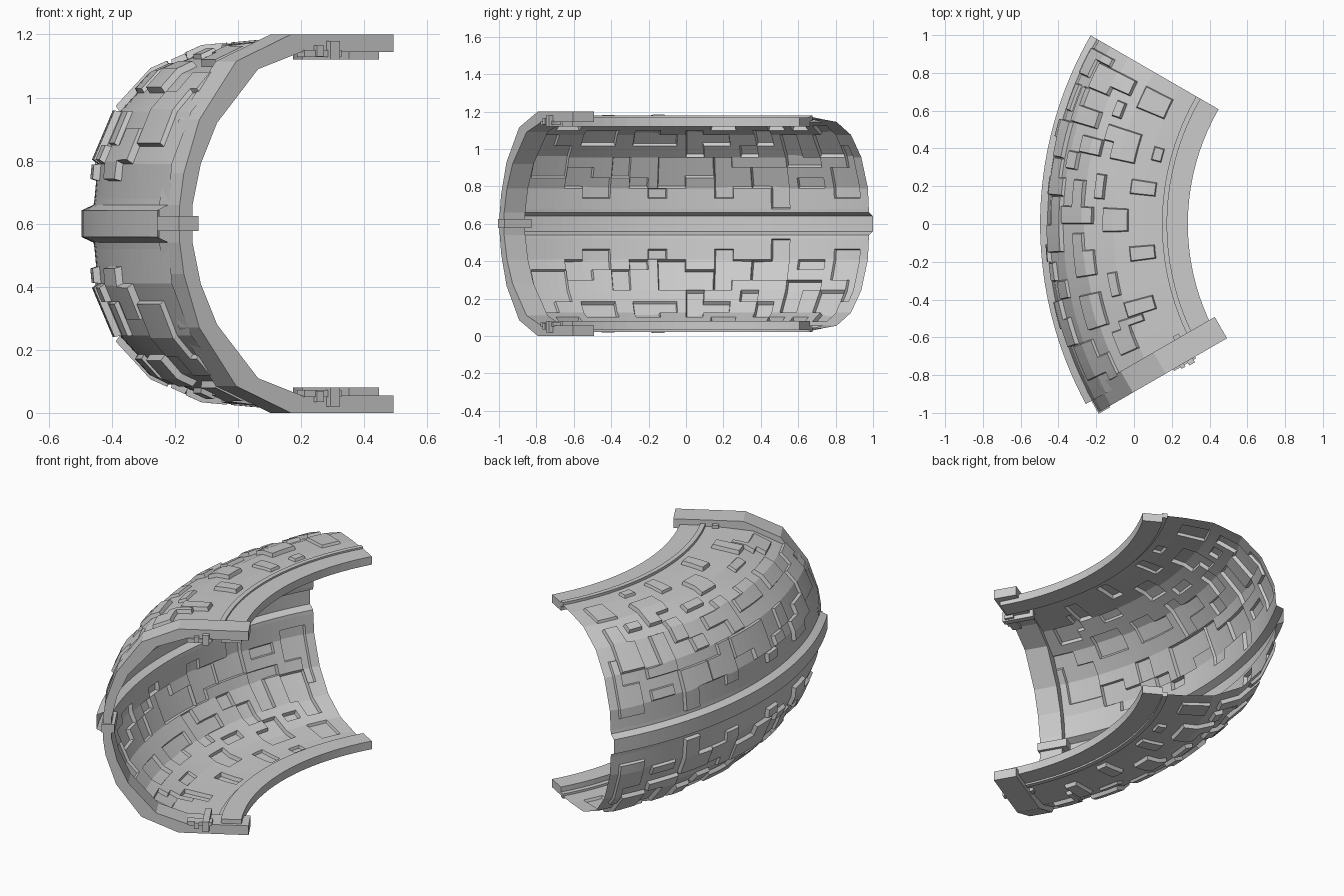
import bpy, bmesh, math
from mathutils import Vector

if "Cube" in bpy.data.objects:
    bpy.data.objects.remove(bpy.data.objects["Cube"])

CX, MID = 1.5, 0.6          # bend centre and mirror height
A0, A1 = -30, 30            # sweep angles


def bend(r, z, deg):
    a = math.radians(deg)
    return Vector((CX - r * math.cos(a), r * math.sin(a), z - MID))


def rim_point(r, z, t):
    # flat frame at the front end: r outwards, t forwards out of the opening
    a = math.radians(-A0)
    return Vector((CX - r * math.cos(a) + t * math.sin(a),
                   -r * math.sin(a) - t * math.cos(a), z - MID))


def finish(bm, name, mirror=True):
    bmesh.ops.recalc_face_normals(bm, faces=bm.faces)
    me = bpy.data.meshes.new(name)
    bm.to_mesh(me)
    bm.free()
    ob = bpy.data.objects.new(name, me)
    ob.location.z = MID
    bpy.context.collection.objects.link(ob)
    if mirror:
        m = ob.modifiers.new("mirror", 'MIRROR')
        m.use_axis = (False, False, True)
        m.merge_threshold = 0.0005
    return ob


def loft(name, rings, mirror=True):
    bm = bmesh.new()
    vs = [[bm.verts.new(p) for p in ring] for ring in rings]
    n = len(rings[0])
    for a, b in zip(vs, vs[1:]):
        for i in range(n):
            j = (i + 1) % n
            bm.faces.new((a[i], a[j], b[j], b[i]))
    bm.faces.new(vs[0])
    bm.faces.new(vs[-1])
    return finish(bm, name, mirror)


def rim_block(name, r0, r1, z0, z1, t0, t1, mirror=True):
    sec = [(r0, z0), (r1, z0), (r1, z1), (r0, z1)]
    loft(name, [[rim_point(r, z, t) for r, z in sec] for t in (t0, t1)], mirror)


# Shell: thin curved sheet with the middle ridge; panel area is subdivided
profile = [(1.997, .60), (1.997, .642), (1.958, .66), (1.955, .68)]
first_row = len(profile) - 1
facets = [(1.945, .79, 2), (1.875, .955, 3), (1.765, 1.075, 2), (1.61, 1.145, 3),
          (1.45, 1.16, 2), (1.34, 1.163, 2)]
for r, z, n in facets:
    pr, pz = profile[-1]
    profile += [(pr + (r - pr) * k / n, pz + (z - pz) * k / n) for k in range(1, n + 1)]

COLS, SHELL_A0 = 40, -28.6
bm = bmesh.new()
grid = [[bm.verts.new(bend(r, z, max(SHELL_A0, A0 + (A1 - A0) * c / COLS)))
         for r, z in profile] for c in range(1, COLS + 1)]
cells = {}
for c in range(COLS - 1):
    for k in range(len(profile) - 1):
        cells[c + 1, k - first_row] = bm.faces.new(
            (grid[c][k], grid[c + 1][k], grid[c + 1][k + 1], grid[c][k + 1]))
bm.normal_update()
if cells[20, 0].normal.x > 0:
    bmesh.ops.reverse_faces(bm, faces=bm.faces)

# Raised panels: first column, last column, first row, last row
panels = [(3, 6, 3, 5), (7, 9, 2, 3), (16, 17, 1, 1), (12, 13, 3, 4), (14, 15, 2, 2),
          (26, 27, 5, 5), (32, 34, 2, 2), (8, 11, 6, 7), (17, 19, 2, 4), (23, 24, 1, 4),
          (27, 30, 2, 3), (31, 32, 4, 6), (36, 38, 1, 3), (35, 37, 5, 6), (23, 25, 8, 8),
          (35, 37, 10, 11), (28, 31, 9, 10), (19, 21, 9, 10), (29, 30, 12, 12),
          (15, 16, 11, 12), (8, 9, 10, 11), (14, 16, 6, 7), (4, 6, 8, 9), (20, 21, 5, 7),
          (11, 13, 9, 9), (28, 29, 6, 7), (33, 34, 8, 8), (24, 25, 11, 12)]
# Second rectangles that turn some panels into L and T shapes
lobes = {0: (2, 4, 6, 6), 1: (9, 11, 1, 2), 8: (20, 22, 3, 4), 9: (25, 26, 2, 3),
         10: (29, 30, 0, 1), 11: (33, 34, 4, 4), 12: (38, 38, 4, 5), 21: (17, 18, 6, 6),
         22: (7, 7, 9, 10), 16: (30, 31, 8, 8), 13: (36, 37, 7, 8), 23: (22, 24, 6, 6)}
used = set()
for i, panel in enumerate(panels):
    keys = set()
    for c0, c1, r0, r1 in [panel] + ([lobes[i]] if i in lobes else []):
        keys |= {(c, r) for c in range(c0, c1 + 1) for r in range(r0, r1 + 1)}
    keys -= used
    used |= keys
    bmesh.ops.inset_region(bm, faces=[cells[k] for k in keys], thickness=.005,
                           depth=.022 if i % 3 else .015, use_even_offset=True)
finish(bm, "panelled_shell")


# Swept edge strips along the open inner side
def swept(name, r0, r1, z0, z1):
    sec = [(r0, z0), (r1, z0), (r1, z1), (r0, z1)]
    loft(name, [[bend(r, z, a) for r, z in sec] for a in range(A0, A1 + 1, 3)])


swept("inner_edge_strip", 1.215, 1.325, 1.12, 1.168)
swept("edge_bead", 1.325, 1.352, 1.15, 1.178)

# Front rim: thick arch closing the front end
outer = [(1.175, 1.2), (1.55, 1.2), (1.75, 1.115), (1.885, .93), (1.942, .76), (1.957, .66)]
inner = [(1.175, 1.145), (1.51, 1.145), (1.67, 1.09), (1.82, .92), (1.88, .79), (1.91, .66)]
flip = lambda pts: [(r, 2 * MID - z) for r, z in reversed(pts)]
o, n = outer + flip(outer), inner + flip(inner)
rings = [[rim_point(*a, .02), rim_point(*a, -.11), rim_point(*b, -.11), rim_point(*b, .02)]
         for a, b in zip(o, n)]
loft("front_rim", rings, False)

# Latch blocks on the rim
rim_block("middle_latch", 1.893, 1.963, .577, .625, -.14, .027, False)
rim_block("rim_latch", 1.385, 1.42, 1.12, 1.18, -.13, .045)
rim_block("rim_latch_plate", 1.37, 1.505, 1.128, 1.15, -.02, .03)
rim_block("rim_latch_pin", 1.44, 1.465, 1.13, 1.165, -.02, .04)
